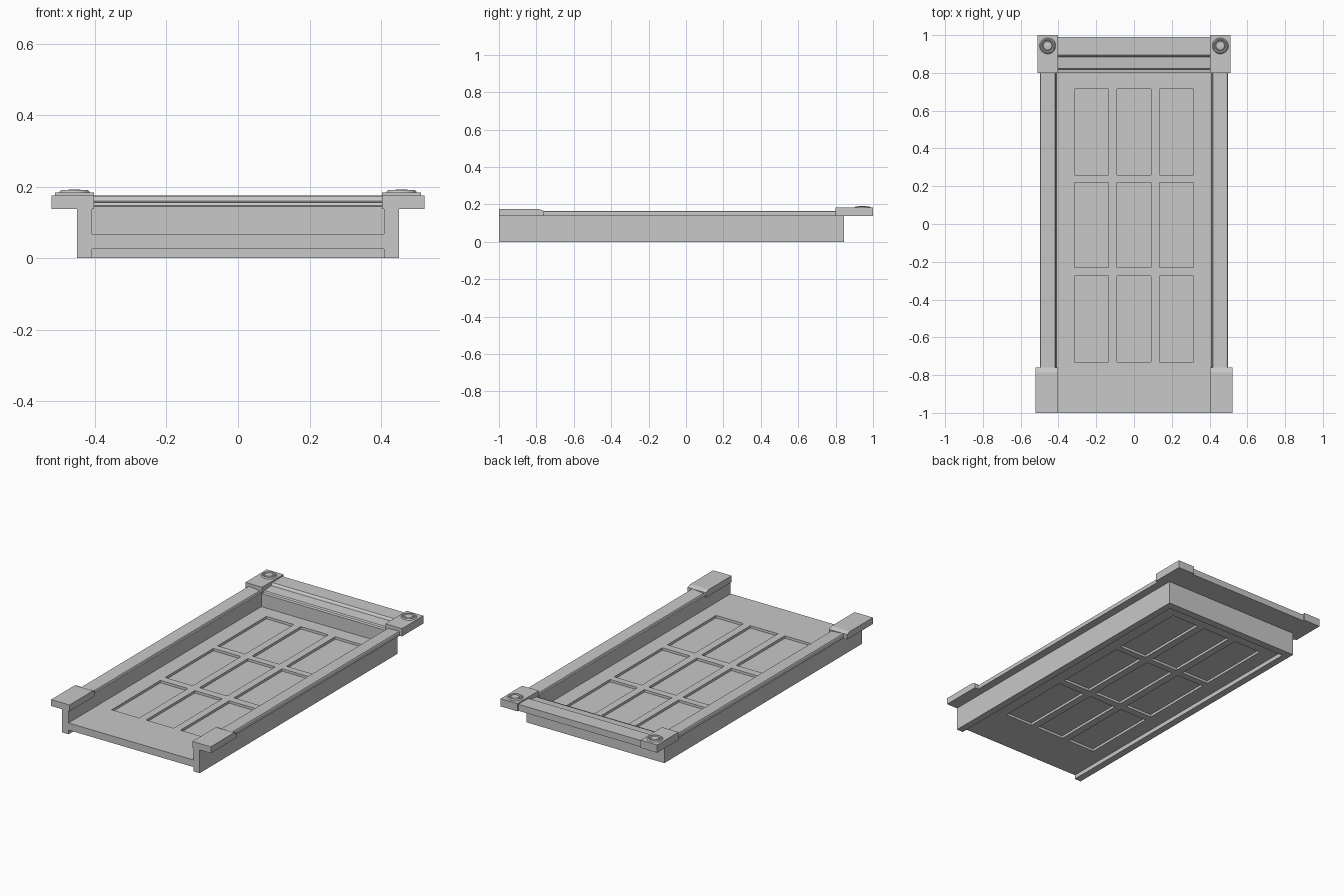
import bpy, bmesh, math
from mathutils import Vector

if "Cube" in bpy.data.objects:
    bpy.data.objects.remove(bpy.data.objects["Cube"])

paint = bpy.data.materials.new("grey paint")
paint.diffuse_color = (0.58, 0.58, 0.58, 1)
paint.use_nodes = True
paint.node_tree.nodes["Principled BSDF"].inputs["Base Color"].default_value = paint.diffuse_color


def finish(name, bm):
    bmesh.ops.recalc_face_normals(bm, faces=bm.faces[:])
    mesh = bpy.data.meshes.new(name)
    bm.to_mesh(mesh)
    bm.free()
    mesh.materials.append(paint)
    ob = bpy.data.objects.new(name, mesh)
    bpy.context.collection.objects.link(ob)
    return ob


def sweep(name, profile, a, b, place):
    """Extrude a closed 2D profile from a to b; place(u, v, t) gives the 3D point."""
    bm = bmesh.new()
    ends = [[bm.verts.new(place(u, v, t)) for u, v in profile] for t in (a, b)]
    n = len(profile)
    bm.faces.new(ends[0])
    bm.faces.new(ends[1][::-1])
    for i in range(n):
        j = (i + 1) % n
        bm.faces.new((ends[0][i], ends[0][j], ends[1][j], ends[1][i]))
    return finish(name, bm)


def box(name, x0, x1, y0, y1, z0, z1):
    return sweep(name, [(x0, y0), (x1, y0), (x1, y1), (x0, y1)], z0, z1,
                 lambda u, v, t: (u, v, t))


def lathe(name, profile, cx, cy, segments=32):
    bm = bmesh.new()
    vs = [bm.verts.new((cx + r, cy, z)) for r, z in profile]
    es = [bm.edges.new(p) for p in zip(vs, vs[1:])]
    bmesh.ops.spin(bm, geom=vs + es, cent=(cx, cy, 0), axis=(0, 0, 1),
                   angle=math.tau, steps=segments, use_duplicate=False)
    bmesh.ops.remove_doubles(bm, verts=bm.verts[:], dist=0.0001)
    ob = finish(name, bm)
    bpy.context.view_layer.objects.active = ob
    ob.select_set(True)
    bpy.ops.object.shade_smooth_by_angle(angle=math.radians(30))
    ob.select_set(False)


# Door slab: a grid on both faces with nine sunken panels
xs = [-0.408, -0.315, -0.135, -0.09, 0.09, 0.135, 0.315, 0.408]
ys = [-1.0, -0.73, -0.275, -0.23, 0.22, 0.26, 0.715, 0.80]
bm = bmesh.new()
panels, grids = [], []
for z in (0.025, 0.067):
    g = [[bm.verts.new((x, y, z)) for y in ys] for x in xs]
    grids.append(g)
    for i in range(7):
        for j in range(7):
            quad = [g[i][j], g[i + 1][j], g[i + 1][j + 1], g[i][j + 1]]
            f = bm.faces.new(quad if z > 0.05 else quad[::-1])
            if i % 2 and j % 2:
                panels.append(f)
lo, hi = grids
for k in range(7):
    for s in (0, 7):
        bm.faces.new((lo[k][s], lo[k + 1][s], hi[k + 1][s], hi[k][s]))
        bm.faces.new((lo[s][k], lo[s][k + 1], hi[s][k + 1], hi[s][k]))
bm.normal_update()
bmesh.ops.inset_individual(bm, faces=panels, thickness=0.001, depth=-0.014)
finish("door_slab", bm)

# Head jamb across the top of the door
box("head_jamb", -0.408, 0.408, 0.80, 0.845, 0, 0.137)

# Moulded profiles
side_profile = [(0.408, 0.137), (0.408, 0.150), (0.414, 0.152), (0.418, 0.159),
                (0.488, 0.165), (0.494, 0.163), (0.497, 0.157), (0.497, 0.137)]
head_profile = [(0.80, 0.137), (0.80, 0.145), (0.817, 0.147), (0.822, 0.155),
                (0.885, 0.160), (0.889, 0.167), (0.896, 0.174), (0.99, 0.175),
                (0.99, 0.137)]
plinth_profile = [(-1.0, 0.137), (-0.76, 0.137), (-0.76, 0.166),
                  (-0.785, 0.175), (-1.0, 0.175)]
rosette_profile = [(0.043, 0.182), (0.042, 0.186), (0.038, 0.190), (0.033, 0.190),
                   (0.028, 0.186), (0.025, 0.186), (0.022, 0.190), (0.014, 0.192),
                   (0, 0.192)]

for s, side in ((-1, "left"), (1, "right")):
    # Jamb, casing, plinth block, corner block and rosette on each side
    box(side + "_jamb", s * 0.408, s * 0.45, -1.0, 0.845, 0, 0.137)
    sweep(side + "_casing", side_profile, -0.77, 0.81,
          lambda u, v, t: (s * u, t, v))
    sweep(side + "_plinth_block", plinth_profile, s * 0.402, s * 0.522,
          lambda u, v, t: (t, u, v))
    box(side + "_corner_block", s * 0.403, s * 0.512, 0.80, 1.0, 0.137, 0.183)
    lathe(side + "_rosette", rosette_profile, s * 0.457, 0.943)

# Head casing between the corner blocks
sweep("head_casing", head_profile, -0.406, 0.406, lambda u, v, t: (t, u, v))
